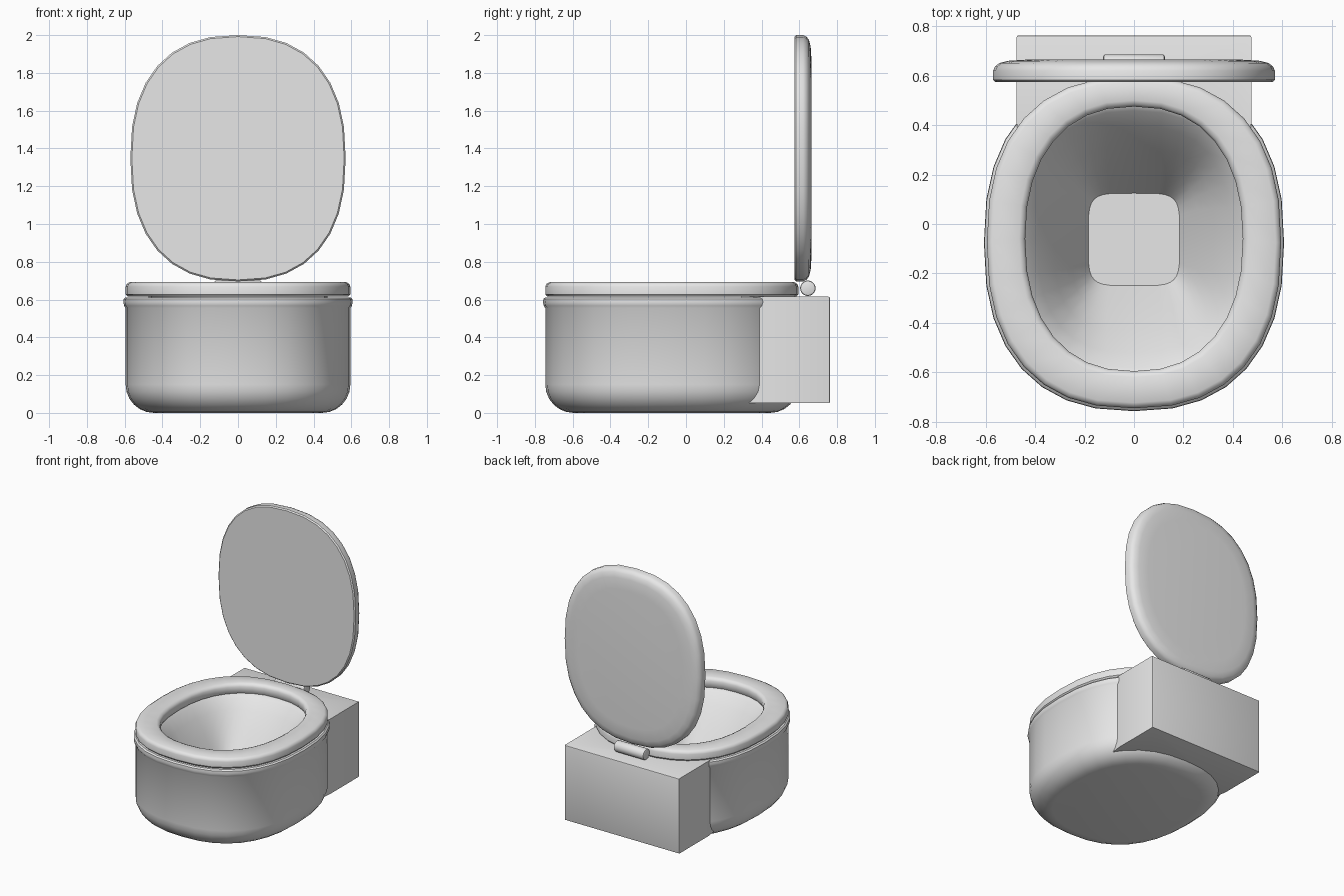
import bpy, bmesh, math
from mathutils import Matrix

if "Cube" in bpy.data.objects:
    bpy.data.objects.remove(bpy.data.objects["Cube"])

# One glazed grey for everything
ceramic = bpy.data.materials.new("light grey ceramic")
ceramic.use_nodes = True
GREY = (0.8, 0.8, 0.8, 1)
ceramic.diffuse_color = GREY
ceramic.node_tree.nodes["Principled BSDF"].inputs["Base Color"].default_value = GREY

SEGMENTS = 32


def oval(rx, ry, cy=0.0, power=2.4):
    """Squarish oval outline, as a list of (x, y)."""
    points = []
    for i in range(SEGMENTS):
        a = 2 * math.pi * i / SEGMENTS
        c, s = math.cos(a), math.sin(a)
        points.append((rx * math.copysign(abs(c) ** (2 / power), c),
                       cy + ry * math.copysign(abs(s) ** (2 / power), s)))
    return points


def finish(name, bm, angle=40):
    bmesh.ops.recalc_face_normals(bm, faces=bm.faces)
    mesh = bpy.data.meshes.new(name)
    bm.to_mesh(mesh)
    bm.free()
    mesh.materials.append(ceramic)
    obj = bpy.data.objects.new(name, mesh)
    bpy.context.collection.objects.link(obj)
    bpy.ops.object.select_all(action='DESELECT')
    obj.select_set(True)
    bpy.context.view_layer.objects.active = obj
    bpy.ops.object.shade_smooth_by_angle(angle=math.radians(angle))
    return obj


def loft(rings, closed=False):
    """Skin rings of (outline, z); either cap both ends or join them."""
    bm = bmesh.new()
    loops = [[bm.verts.new((x, y, z)) for x, y in outline] for outline, z in rings]
    pairs = list(zip(loops, loops[1:]))
    if closed:
        pairs.append((loops[-1], loops[0]))
    else:
        bm.faces.new(loops[0])
        bm.faces.new(loops[-1])
    for a, b in pairs:
        for i in range(SEGMENTS):
            j = (i + 1) % SEGMENTS
            bm.faces.new((a[i], a[j], b[j], b[i]))
    return bm


# Bowl: rounded foot, straight wall, lip, then basin down to a flat floor
RX, RY, CY = 0.595, 0.67, -0.075
rings = []
for k in range(7):
    a = math.radians(15 * k)
    inset = 0.15 * (1 - math.sin(a))
    rings.append((oval(RX - inset, RY - inset, CY), 0.15 * (1 - math.cos(a))))
for grow, z in ((0, 0.555), (0.008, 0.567), (0.012, 0.585), (0.01, 0.603), (0, 0.612)):
    rings.append((oval(RX + grow, RY + grow, CY), z))
FLOOR = 0.15
for t in (0, 0.08, 0.25, 0.5, 0.75, 0.92, 1):
    rings.append((oval(0.46 - 0.275 * t, 0.55 - 0.363 * t, -0.0625, 2.4 + 2.6 * t * t),
                  0.612 - (0.612 - FLOOR) * t ** 1.2))
finish("bowl", loft(rings))

# Seat: ring with softened edges
outer = [(0.012, 0.615), (0, 0.628), (0, 0.668), (0.006, 0.683), (0.022, 0.692)]
inner = [(0.025, 0.692), (0.008, 0.684), (0, 0.668), (0, 0.635), (0.01, 0.615)]
seat = [(oval(0.595 - d, RY - d, CY), z) for d, z in outer]
seat += [(oval(0.44 + d, 0.535 + d, -0.06, 2.3), z) for d, z in inner]
finish("seat", loft(seat, closed=True))

# Lid: flat inner face, rounded outer face, stood upright behind the seat
lid_profile = [(0.008, 0), (0, 0.008), (0, 0.045), (0.008, 0.062),
               (0.025, 0.076), (0.06, 0.085), (0.14, 0.09)]
bm = loft([(oval(0.57 - d, 0.652 - d), z) for d, z in lid_profile])
bmesh.ops.transform(bm, verts=bm.verts, matrix=(
    Matrix.Translation((0, 0.575, 1.348)) @ Matrix.Rotation(math.radians(-90), 4, 'X')))
finish("lid", bm)

# Rear box: its front edge is curved to tuck inside the bowl wall
BOX_X, BOX_BACK = 0.475, 0.763
arc = [p for p in oval(RX * 0.9, RY * 0.9, CY) if p[1] > 0.2 and abs(p[0]) < BOX_X]
outline = [(-BOX_X, BOX_BACK), (BOX_X, BOX_BACK), (BOX_X, 0.41)] + arc + [(-BOX_X, 0.41)]
bm = bmesh.new()
base = bm.faces.new([bm.verts.new((x, y, 0.052)) for x, y in outline])
top = bmesh.ops.extrude_face_region(bm, geom=[base])
bmesh.ops.translate(bm, vec=(0, 0, 0.563),
                    verts=[v for v in top["geom"] if isinstance(v, bmesh.types.BMVert)])
bmesh.ops.recalc_face_normals(bm, faces=bm.faces)
rear_edges = [e for e in bm.edges if all(v.co.y > 0.7 for v in e.verts)]
bmesh.ops.bevel(bm, geom=rear_edges, offset=0.008, segments=2, profile=0.5, affect='EDGES')
finish("rear_box", bm, 30)

# Hinge barrel with softened ends
bm = bmesh.new()
bmesh.ops.create_cone(bm, cap_ends=True, segments=20, radius1=0.041, radius2=0.041, depth=0.25,
                      matrix=Matrix.Translation((0, 0.645, 0.66)) @ Matrix.Rotation(math.pi / 2, 4, 'Y'))
rims = [e for e in bm.edges if abs(e.verts[0].co.x - e.verts[1].co.x) < 0.001]
bmesh.ops.bevel(bm, geom=rims, offset=0.01, segments=2, profile=0.5, affect='EDGES')
finish("hinge", bm)
